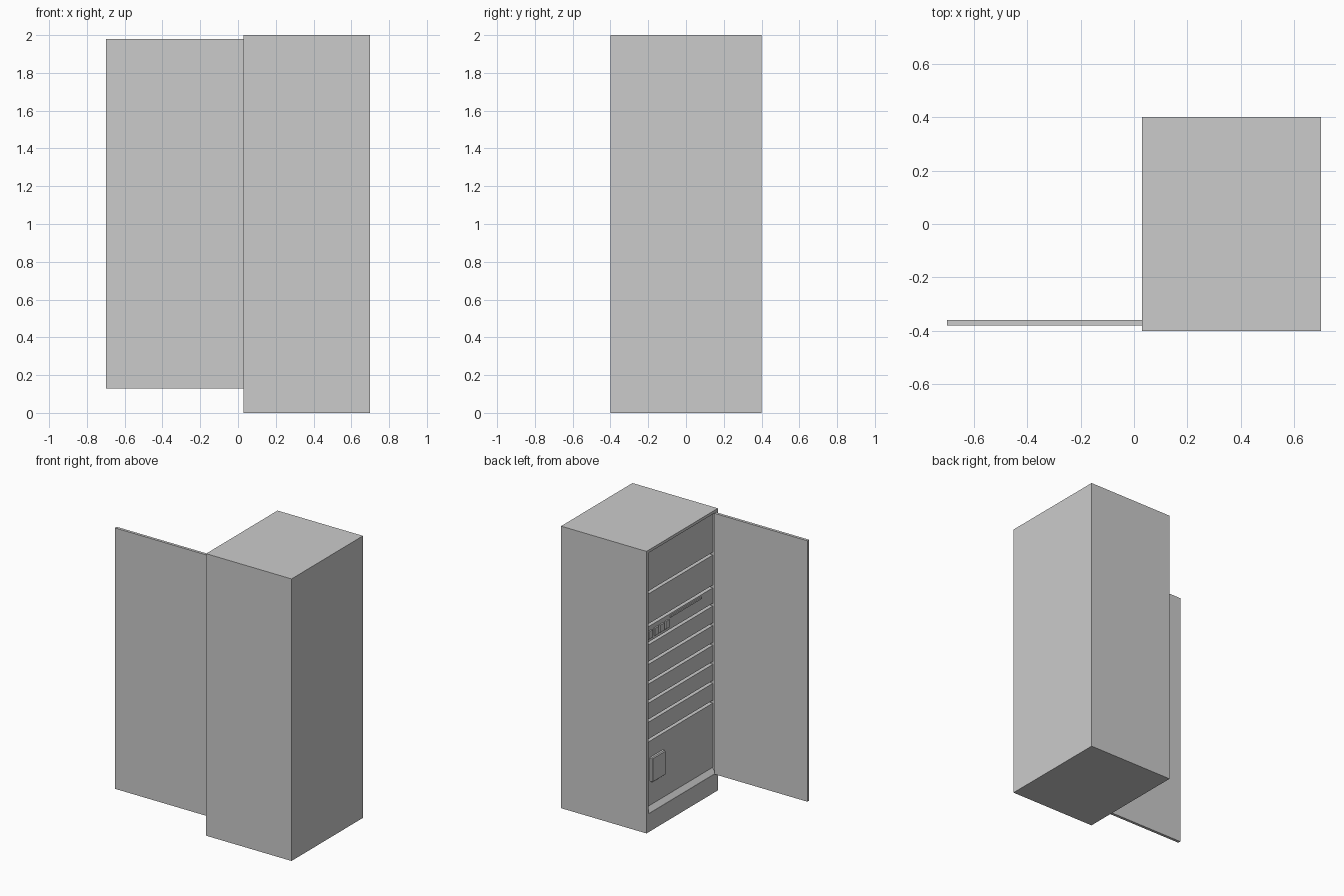
import bpy, bmesh

if "Cube" in bpy.data.objects:
    bpy.data.objects.remove(bpy.data.objects["Cube"])


def box(name, x, y, z, bevel=0.0):
    bm = bmesh.new()
    bmesh.ops.create_cube(bm, size=1)
    for v in bm.verts:
        for i, (a, b) in enumerate((x, y, z)):
            v.co[i] = (a + b) / 2 + v.co[i] * (b - a)
    if bevel:
        bmesh.ops.bevel(bm, geom=bm.edges[:], offset=bevel, segments=1, affect='EDGES')
    return finish(name, bm)


def finish(name, bm):
    me = bpy.data.meshes.new(name)
    bmesh.ops.recalc_face_normals(bm, faces=bm.faces[:])
    bm.to_mesh(me)
    bm.free()
    ob = bpy.data.objects.new(name, me)
    bpy.context.collection.objects.link(ob)
    return ob


def prism(name, profile, y0, y1):
    # extrude an (x, z) outline along y
    bm = bmesh.new()
    f = bm.faces.new([bm.verts.new((x, y0, z)) for x, z in profile])
    r = bmesh.ops.extrude_face_region(bm, geom=[f])
    for v in r['geom']:
        if isinstance(v, bmesh.types.BMVert):
            v.co.y = y1
    return finish(name, bm)


# cabinet shell with a shallow opening in the -x side
cabinet = box("cabinet", (0.03, 0.70), (-0.40, 0.40), (0, 2))
cutter = box("opening_cutter", (-0.1, 0.085), (-0.38, 0.38), (0.13, 1.98))
cutter.hide_render = True
cutter.hide_viewport = True
mod = cabinet.modifiers.new("opening", 'BOOLEAN')
mod.object = cutter
mod.operation = 'DIFFERENCE'
mod.solver = 'EXACT'

# open door
box("door", (-0.70, 0.03), (-0.38, -0.36), (0.13, 1.98))

# sloped sill at the bottom of the opening
prism("sill", [(0.032, 0.13), (0.085, 0.13), (0.085, 0.165), (0.063, 0.165)], -0.38, 0.38)

# stacked front panels separated by grooves
levels = [0.165, 0.63, 0.77, 0.905, 1.04, 1.18, 1.318, 1.447, 1.68, 1.98]
for i, (a, b) in enumerate(zip(levels, levels[1:])):
    low = a if i == 0 else a + 0.01
    high = b if b == 1.98 else b - 0.01
    box(f"panel_{i + 1}", (0.055, 0.09), (-0.38, 0.38), (low, high))

# raised control box on the bottom panel
box("control_box", (0.034, 0.06), (0.177, 0.325), (0.33, 0.505), 0.006)

# small buttons and a slim strip on the upper unit
for i, y in enumerate((0.33, 0.26, 0.20, 0.14)):
    box(f"button_{i + 1}", (0.045, 0.06), (y - 0.022, y + 0.022), (1.352, 1.405))
box("strip", (0.048, 0.06), (-0.25, 0.10), (1.412, 1.424))
